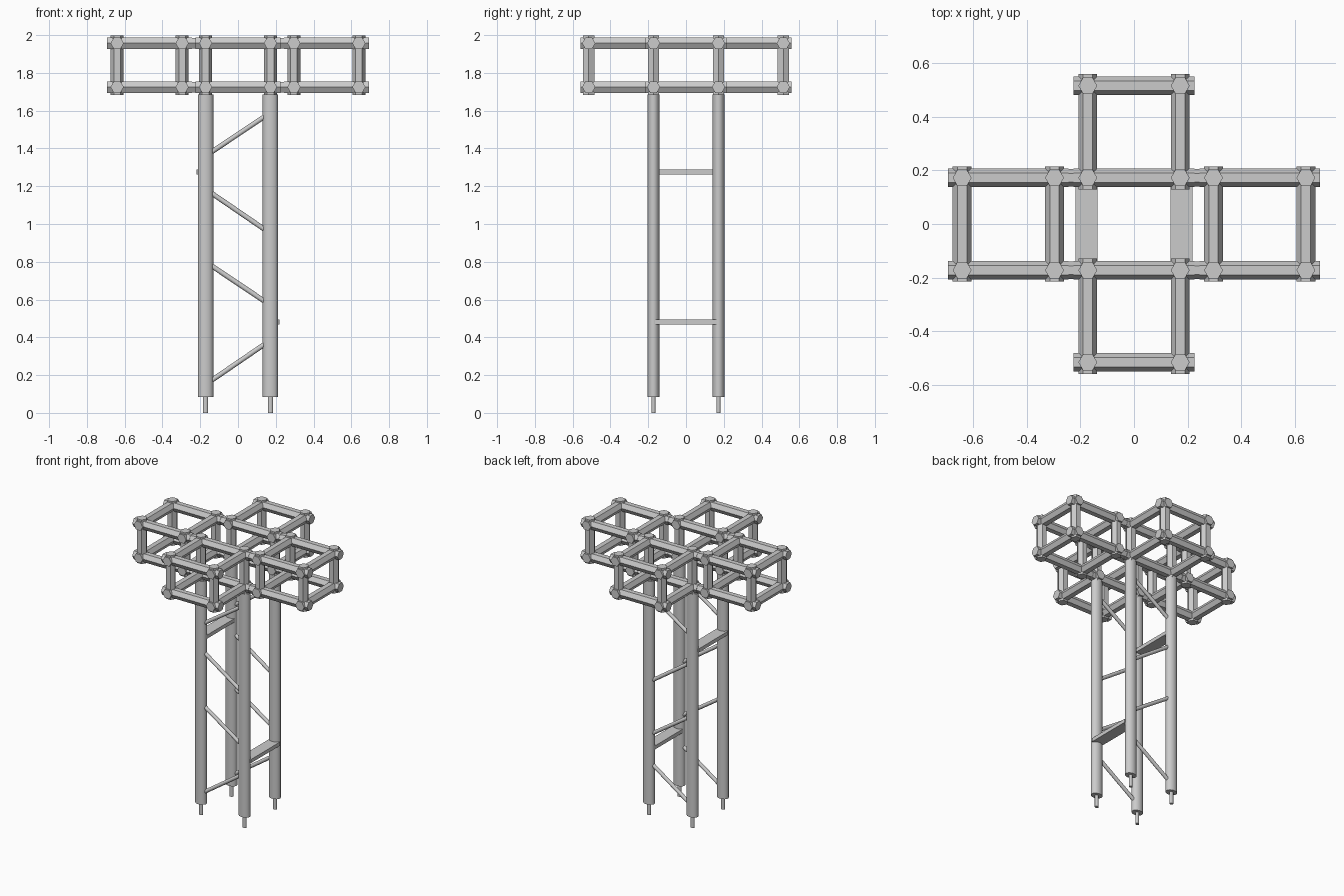
import bpy, math
from mathutils import Vector, Matrix

if "Cube" in bpy.data.objects:
    bpy.data.objects.remove(bpy.data.objects["Cube"])

X_IN, X_NEAR, X_FAR = 0.172, 0.296, 0.64
Y_IN, Y_FAR = 0.172, 0.515
Z_LO, Z_HI = 1.725, 1.957


def rod(name, a, b, r, sides, up=(0, 0, 1), smooth=False, squash=1.0):
    """Prism from a to b; 'up' is the direction facing a flat side."""
    a, b = Vector(a), Vector(b)
    d = (b - a).normalized()
    u = Vector(up)
    u = (u - d * u.dot(d)).normalized()
    s = u.cross(d)
    bpy.ops.mesh.primitive_cylinder_add(vertices=sides, radius=r, depth=(b - a).length)
    ob = bpy.context.object
    ob.name = name
    # the primitive has a corner on +Y, so Y is laid along the side direction
    rot = Matrix((u, s, d)).transposed()
    if rot.determinant() < 0:
        rot = Matrix((-u, s, d)).transposed()
    ob.data.transform(Matrix.Translation((a + b) / 2) @ rot.to_4x4())
    if squash != 1.0:
        c = Matrix.Translation((a + b) / 2)
        ob.data.transform(c @ Matrix.Diagonal((1, squash, 1, 1)) @ c.inverted())
    if smooth:
        bpy.ops.object.shade_smooth_by_angle(angle=math.radians(40))
    return ob


def beam(name, a, b, over, up=(0, 0, 1)):
    """Hexagonal frame beam running a little past both joints."""
    a, b = Vector(a), Vector(b)
    e = (b - a).normalized() * over
    return rod(name, a - e, b + e, 0.035, 6, up)


def cage(name, x0, x1, y0, y1):
    """Open box frame made of twelve crossing beams."""
    for z in (Z_LO, Z_HI):
        for y in (y0, y1):
            beam(name + "_beam_x", (x0, y, z), (x1, y, z), 0.053)
        for x in (x0, x1):
            beam(name + "_beam_y", (x, y0, z), (x, y1, z), 0.043)
    for x in (x0, x1):
        for y in (y0, y1):
            beam(name + "_post", (x, y, Z_LO), (x, y, Z_HI), 0.042, up=(0, 1, 0))


# cross-shaped head: four cages
cage("front_cage", -X_IN, X_IN, -Y_FAR, -Y_IN)
cage("back_cage", -X_IN, X_IN, Y_IN, Y_FAR)
cage("left_cage", -X_FAR, -X_NEAR, -Y_IN, Y_IN)
cage("right_cage", X_NEAR, X_FAR, -Y_IN, Y_IN)

for sx in (-1, 1):
    for sy in (-1, 1):
        # short links between the side cages and the middle
        for z in (Z_LO, Z_HI):
            rod("cage_link", (sx * X_IN, sy * Y_IN, z), (sx * X_NEAR, sy * Y_IN, z), 0.032, 6)
        # legs with foot pegs, slightly flattened front to back
        x, y = sx * X_IN, sy * Y_IN
        rod("leg", (x, y, 0.085), (x, y, 1.685), 0.041, 24, (0, 1, 0), True, 0.76)
        rod("foot_peg", (x, y, 0), (x, y, 0.1), 0.014, 16, (0, 1, 0), True, 0.8)

# diagonal braces on the front and back
for y in (-Y_IN, Y_IN):
    for z0, z1 in ((0.15, 0.385), (0.80, 0.57), (1.185, 0.95), (1.36, 1.59)):
        rod("diagonal_brace", (-X_IN, y, z0), (X_IN, y, z1), 0.013, 12, (0, 1, 0), True)

# flat rungs: high on the left side, low on the right side
for sx, z in ((-1, 1.275), (1, 0.482)):
    bpy.ops.mesh.primitive_cube_add(size=1)
    rung = bpy.context.object
    rung.name = "flat_rung"
    rung.data.transform(Matrix.Translation((sx * 0.177, 0, z)) @ Matrix.Diagonal((0.083, 0.33, 0.026, 1)))
